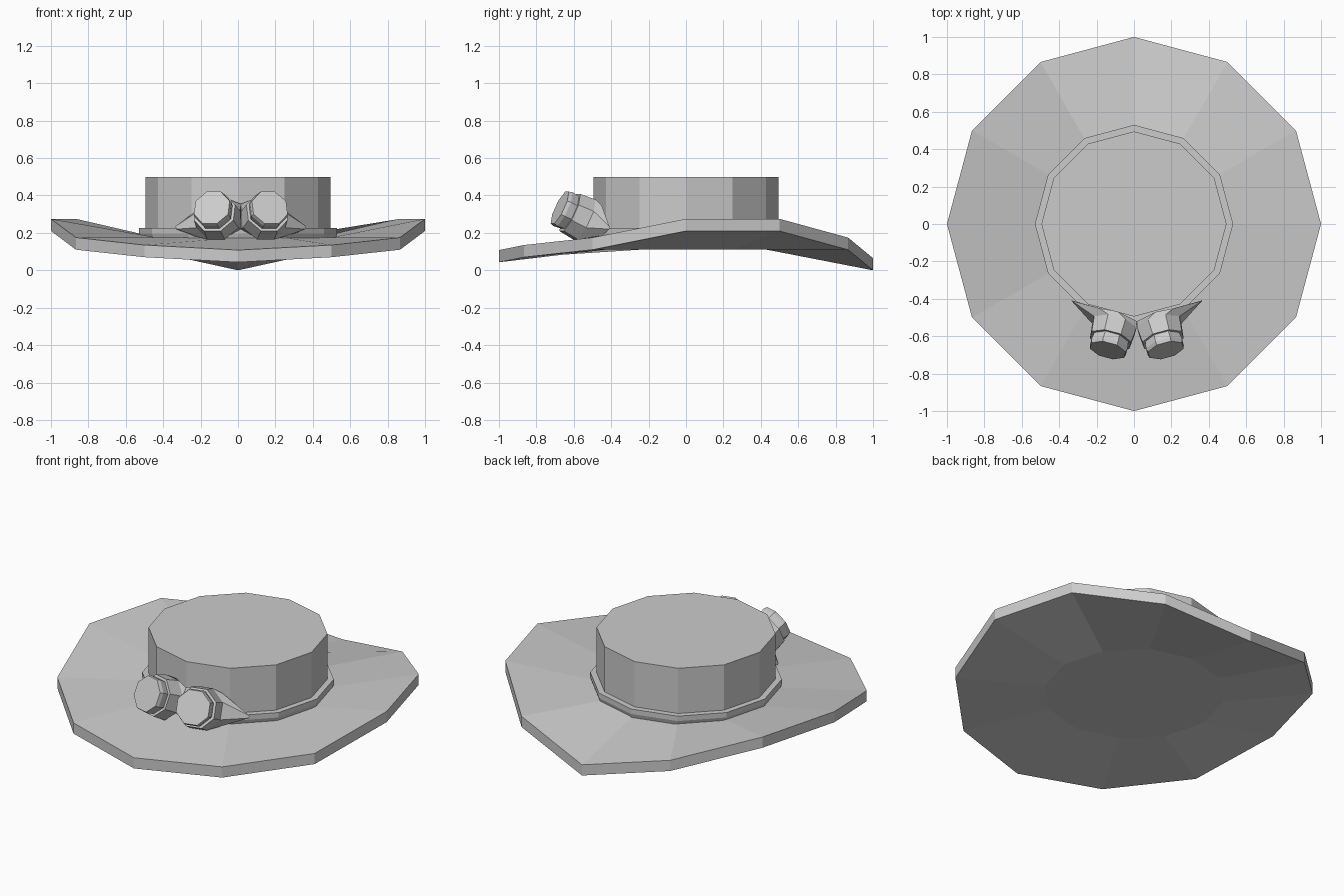
import bpy, bmesh, math
from mathutils import Vector

if "Cube" in bpy.data.objects:
    bpy.data.objects.remove(bpy.data.objects["Cube"])

N = 12


def make_object(name, rings_list):
    """Loft each stack of rings into a capped solid, all in one object."""
    bm = bmesh.new()
    for rings in rings_list:
        loops = [[bm.verts.new(p) for p in r] for r in rings]
        for a, b in zip(loops, loops[1:]):
            n = len(a)
            for i in range(n):
                j = (i + 1) % n
                bm.faces.new((a[i], a[j], b[j], b[i]))
        bm.faces.new(loops[0][::-1])
        bm.faces.new(loops[-1])
    bmesh.ops.recalc_face_normals(bm, faces=bm.faces[:])
    me = bpy.data.meshes.new(name)
    bm.to_mesh(me)
    bm.free()
    ob = bpy.data.objects.new(name, me)
    bpy.context.collection.objects.link(ob)
    return ob


def circle(r, z):
    return [(r * math.cos(k * math.tau / N), r * math.sin(k * math.tau / N), z)
            for k in range(N)]


# Brim: flat centre, rim heights listed from back to front and mirrored
half = [0.0, 0.11, 0.21, 0.21, 0.11, 0.07, 0.043]
T = 0.065


def rim(dz):
    pts = []
    for k, (x, y, _) in enumerate(circle(1, 0)):
        d = (k - 3) % N
        pts.append((x, y, half[min(d, N - d)] + dz))
    return pts


brim = make_object("brim", [[circle(0.5, 0.11), rim(0), rim(T), circle(0.5, 0.11 + T)]])

# Crown and hat band
make_object("crown", [[circle(0.495, 0.16), circle(0.495, 0.5)]])
make_object("hat_band", [[circle(0.52, 0.165), circle(0.53, 0.195), circle(0.53, 0.225)]])

# Goggles: one side as octagonal rings, mirrored about the bridge
yaw, pitch = math.radians(15), math.radians(25)
axis = Vector((math.sin(yaw) * math.cos(pitch), -math.cos(yaw) * math.cos(pitch), math.sin(pitch)))
side = Vector((math.cos(yaw), math.sin(yaw), 0))
up = side.cross(axis) * -1
if up.z < 0:
    up = -up
centre = Vector((0.155, -0.675, 0.335))


def octagon(r, depth):
    pts = []
    for k in range(8):
        a = math.radians(22.5 + 45 * k)
        p = centre - axis * depth + side * r * math.cos(a) + up * r * math.sin(a)
        p.x = max(p.x, 0.0)
        pts.append(p)
    return pts


base = [Vector(p) for p in (
    (0.35, -0.41, 0.235), (0.20, -0.45, 0.345), (0.10, -0.47, 0.365), (0, -0.52, 0.355),
    (0, -0.53, 0.22), (0.10, -0.52, 0.165), (0.26, -0.45, 0.185), (0.345, -0.41, 0.22))]


def both_sides(rings):
    return [[[(0.015 + s * p.x, p.y, p.z) for p in r] for r in rings] for s in (1, -1)]


make_object("goggle_lenses", both_sides([octagon(0.102, 0), octagon(0.108, 0.02), octagon(0.1, 0.08)]))
make_object("goggle_housing", both_sides([octagon(0.118, 0.062), octagon(0.127, 0.15), base]))
